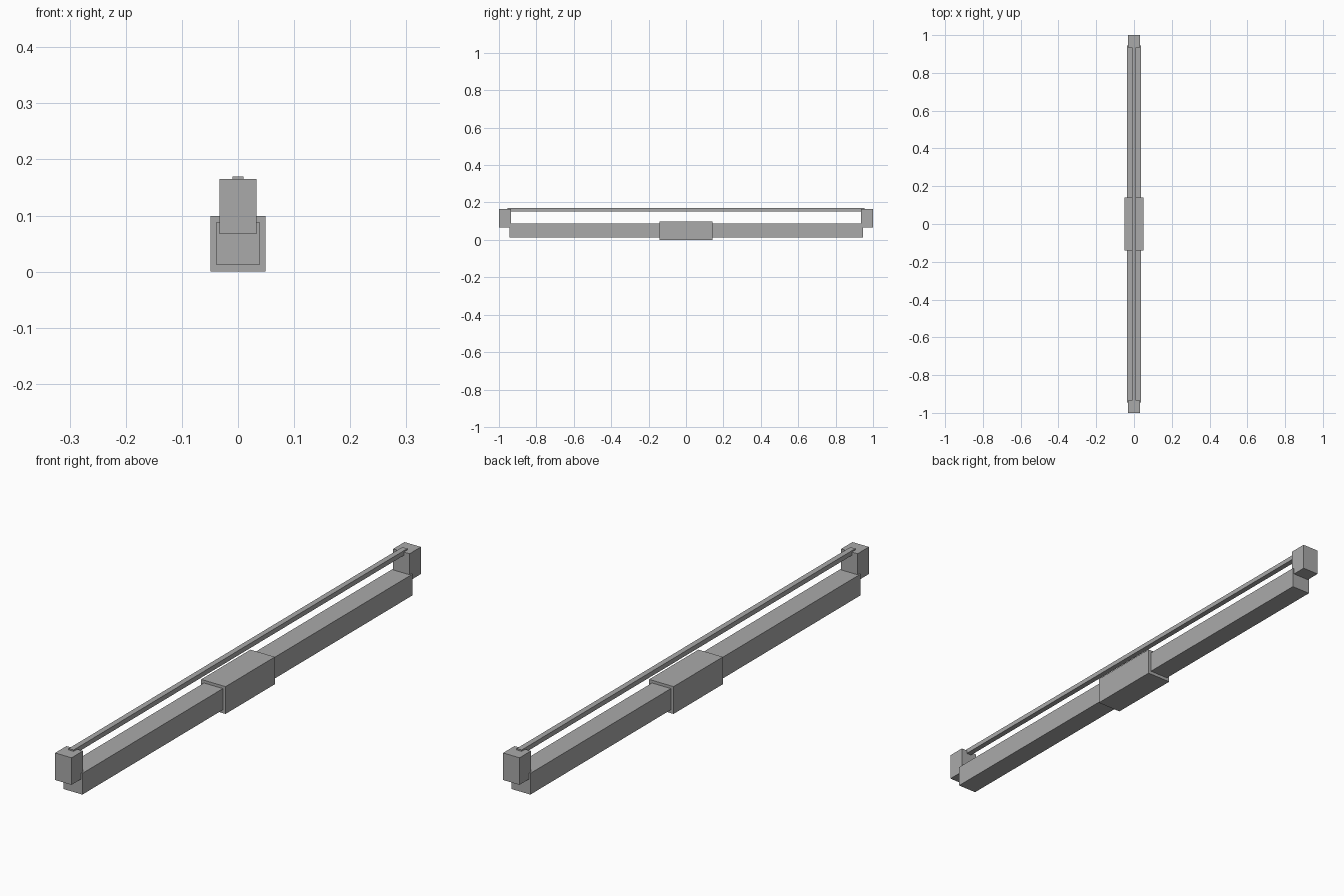
import bpy

cube = bpy.data.objects.get("Cube")
if cube:
    bpy.data.objects.remove(cube, do_unlink=True)

# Single grey finish
grey = bpy.data.materials.new("grey")
grey.use_nodes = True
colour = (0.4, 0.4, 0.4, 1)
grey.diffuse_color = colour
grey.node_tree.nodes["Principled BSDF"].inputs["Base Color"].default_value = colour


def box(name, half_width, y_range, z_range):
    """Flat-sided block centred on x, spanning the given y and z ranges."""
    (y0, y1), (z0, z1) = y_range, z_range
    bpy.ops.mesh.primitive_cube_add(size=1, location=(0, (y0 + y1) / 2, (z0 + z1) / 2))
    part = bpy.context.object
    part.name = name
    part.scale = (half_width * 2, y1 - y0, z1 - z0)
    bpy.ops.object.transform_apply(location=False, rotation=False, scale=True)
    part.data.materials.append(grey)
    return part


# Main rail with the carriage wrapped around its middle
box("rail", 0.038, (-0.945, 0.945), (0.012, 0.089))
box("carriage", 0.049, (-0.141, 0.141), (0, 0.099))

# Raised end blocks
box("front_end_block", 0.033, (-1, -0.935), (0.067, 0.165))
box("back_end_block", 0.033, (0.935, 1), (0.067, 0.165))

# Thin strip joining the end blocks
box("top_strip", 0.01, (-0.955, 0.955), (0.153, 0.17))
